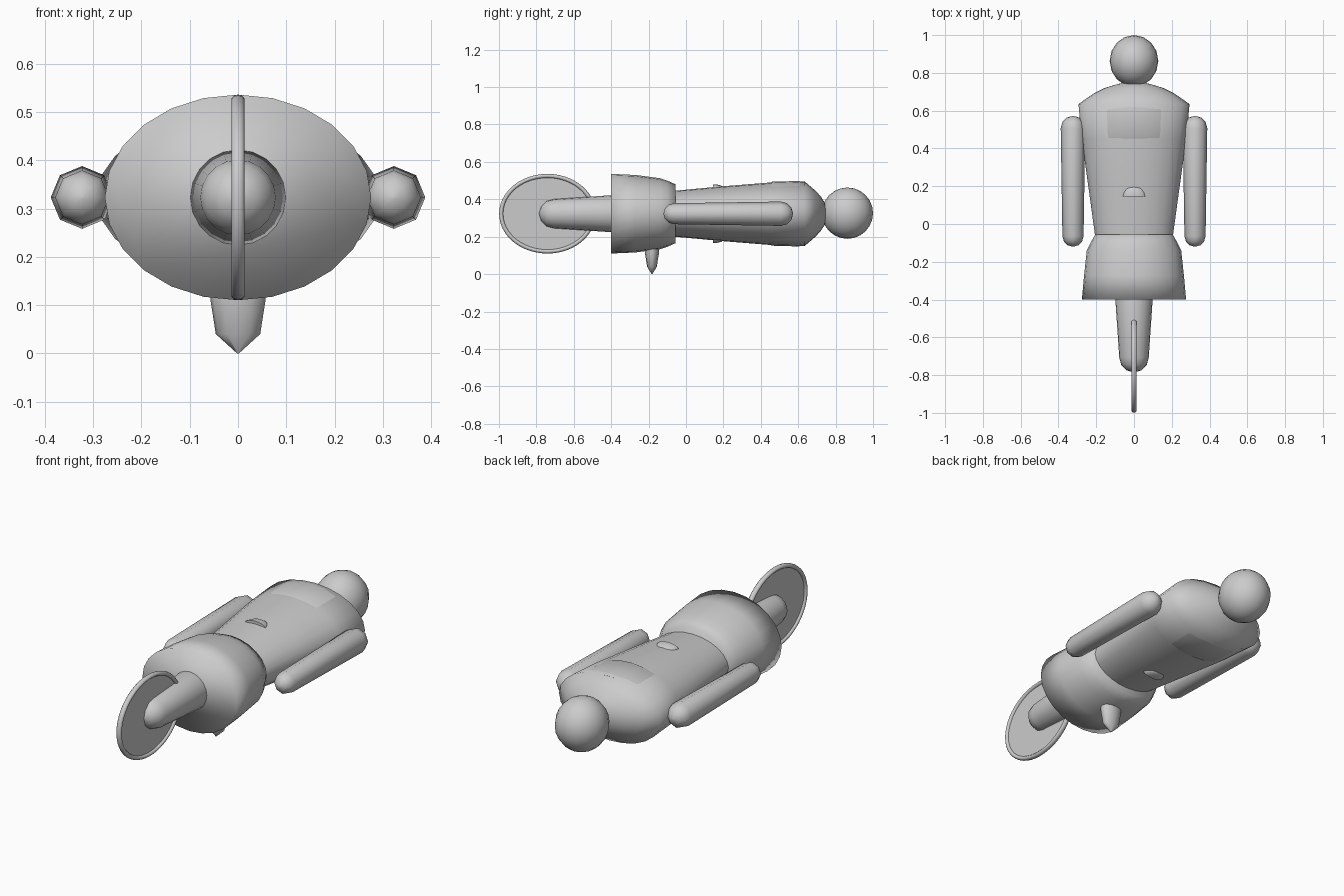
import bpy, bmesh, math
from mathutils import Matrix, Vector

if "Cube" in bpy.data.objects:
    bpy.data.objects.remove(bpy.data.objects["Cube"])

grey = bpy.data.materials.new("plain_grey")
grey.diffuse_color = (0.6, 0.6, 0.6, 1)
grey.use_nodes = True
grey.node_tree.nodes["Principled BSDF"].inputs["Base Color"].default_value = grey.diffuse_color
MID = 0.323  # height of the body axis


def finish(name, bm, angle=50):
    bmesh.ops.recalc_face_normals(bm, faces=bm.faces)
    mesh = bpy.data.meshes.new(name)
    bm.to_mesh(mesh)
    bm.free()
    ob = bpy.data.objects.new(name, mesh)
    bpy.context.collection.objects.link(ob)
    mesh.materials.append(grey)
    bpy.ops.object.select_all(action='DESELECT')
    ob.select_set(True)
    bpy.context.view_layer.objects.active = ob
    bpy.ops.object.shade_smooth_by_angle(angle=math.radians(angle))
    return ob


def loft(name, rings, sides=24, centre=(0, 0, MID), axis='Y', angle=50):
    """Skin elliptical rings (position, half width, half height) along an axis."""
    bm = bmesh.new()
    loops = []
    for p, a, b in rings:
        loop = []
        for i in range(sides):
            t = 2 * math.pi * i / sides
            u, v = a * math.cos(t), b * math.sin(t)
            co = Vector((u, p, v)) if axis == 'Y' else Vector((u, v, p))
            loop.append(bm.verts.new(co + Vector(centre)))
        loops.append(loop)
    for l0, l1 in zip(loops, loops[1:]):
        for i in range(sides):
            j = (i + 1) % sides
            bm.faces.new((l0[i], l0[j], l1[j], l1[i]))
    bm.faces.new(loops[0])
    bm.faces.new(loops[-1])
    return finish(name, bm, angle)


def capsule(y0, r0, y1, r1):
    """Rings of a tapered rod with round ends."""
    steps = [math.radians(d) for d in (4, 30, 60, 90)]
    low = [(y0 + r0 * (1 - math.cos(t)), r0 * math.sin(t)) for t in steps]
    high = [(y1 - r1 * (1 - math.cos(t)), r1 * math.sin(t)) for t in reversed(steps)]
    return [(y, r, r) for y, r in low + high]


# Torso tapering to the waist, with sloped shoulders
loft("torso", [(-0.07, 0.205, 0.122), (0.2, 0.242, 0.147), (0.45, 0.277, 0.167),
               (0.635, 0.294, 0.172), (0.69, 0.215, 0.125), (0.72, 0.155, 0.093),
               (0.74, 0.09, 0.062), (0.75, 0.05, 0.03)], angle=60)

# Slightly raised chest on front and back
loft("chest", [(0.445, 0.262, 0.163), (0.46, 0.264, 0.171), (0.6, 0.275, 0.175),
               (0.64, 0.27, 0.168)])

# Short bumps at the belly and lower back
for name, s in (("navel", 1), ("back_bump", -1)):
    bm = bmesh.new()
    bmesh.ops.create_uvsphere(bm, u_segments=16, v_segments=8, radius=1)
    bmesh.ops.bisect_plane(bm, geom=bm.verts[:] + bm.edges[:] + bm.faces[:],
                           plane_co=(0, 0, 0), plane_no=(0, -1, 0), clear_outer=True)
    bmesh.ops.holes_fill(bm, edges=bm.edges[:])
    bmesh.ops.transform(bm, verts=bm.verts[:],
                        matrix=Matrix.Translation((0, 0.145, MID + s * 0.135))
                        @ Matrix.Diagonal((0.06, 0.06, 0.022, 1)))
    finish(name, bm)

# Flared skirt
loft("skirt", [(-0.4, 0.276, 0.213), (-0.27, 0.264, 0.207), (-0.14, 0.25, 0.19),
               (-0.1, 0.23, 0.177), (-0.055, 0.205, 0.157)], angle=100)

# Leg stub that meets the wheel
loft("leg", capsule(-0.785, 0.078, -0.25, 0.102), sides=20)

# Arms
for name, s in (("right_arm", 1), ("left_arm", -1)):
    loft(name, capsule(-0.12, 0.056, 0.572, 0.065), sides=8,
         centre=(s * 0.323, 0, MID), angle=60)

# Head
bm = bmesh.new()
bmesh.ops.create_uvsphere(bm, u_segments=16, v_segments=12, radius=0.137,
                          matrix=Matrix.Translation((0, 0.863, MID + 0.003))
                          @ Matrix.Diagonal((0.94, 1, 1, 1)))
finish("head", bm)

# Pointed peg below the skirt
loft("peg", [(0, 0.002, 0.002), (0.04, 0.046, 0.026), (0.11, 0.057, 0.037),
             (0.22, 0.066, 0.044)], sides=12, centre=(0, -0.182, 0), axis='Z')

# Oval wheel: thin disc and round rim
WY, RY, RZ = -0.741, 0.247, 0.202
bm = bmesh.new()
bmesh.ops.create_cone(bm, cap_ends=True, segments=48, radius1=1, radius2=1, depth=1,
                      matrix=Matrix.Translation((0, WY, MID))
                      @ Matrix.Diagonal((0.006, RY, RZ, 1))
                      @ Matrix.Rotation(math.pi / 2, 4, 'Y'))
finish("wheel_disc", bm, 30)

bm = bmesh.new()
N, M = 48, 10
grid = []
for i in range(N):
    t = 2 * math.pi * i / N
    row = []
    for j in range(M):
        a = 2 * math.pi * j / M
        k = 0.011 * math.cos(a)
        row.append(bm.verts.new((0.014 * math.sin(a), WY + (RY + k) * math.cos(t),
                                 MID + (RZ + k) * math.sin(t))))
    grid.append(row)
for i in range(N):
    for j in range(M):
        i2, j2 = (i + 1) % N, (j + 1) % M
        bm.faces.new((grid[i][j], grid[i2][j], grid[i2][j2], grid[i][j2]))
finish("wheel_rim", bm)
